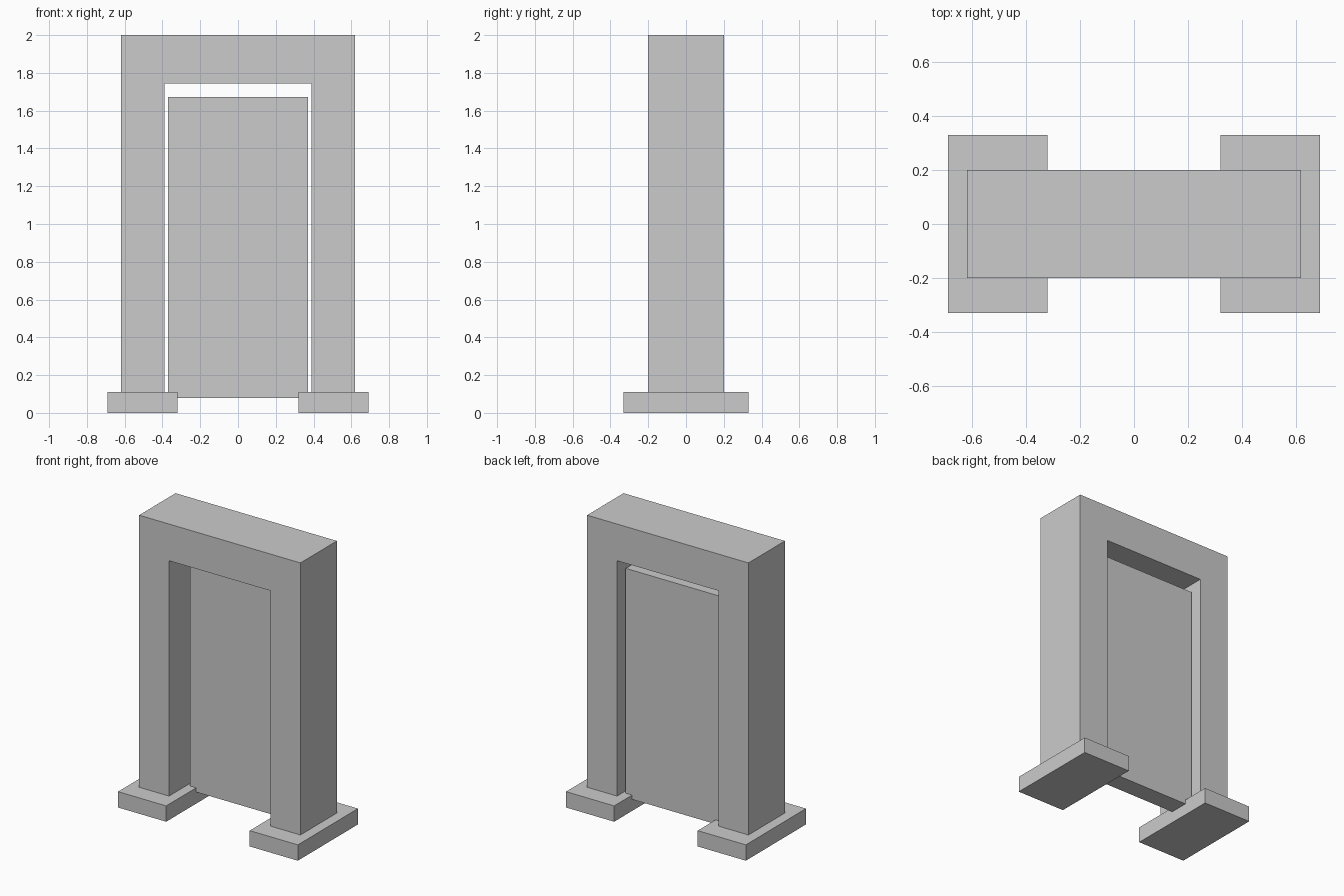
import bpy
import bmesh

if "Cube" in bpy.data.objects:
    bpy.data.objects.remove(bpy.data.objects["Cube"])


def prism(name, profile, y0, y1):
    """Extrude an x-z outline from y0 to y1."""
    bm = bmesh.new()
    face = bm.faces.new([bm.verts.new((x, y0, z)) for x, z in profile])
    ext = bmesh.ops.extrude_face_region(bm, geom=[face])
    verts = [g for g in ext["geom"] if isinstance(g, bmesh.types.BMVert)]
    bmesh.ops.translate(bm, verts=verts, vec=(0, y1 - y0, 0))
    bmesh.ops.recalc_face_normals(bm, faces=bm.faces)
    mesh = bpy.data.meshes.new(name)
    bm.to_mesh(mesh)
    bm.free()
    obj = bpy.data.objects.new(name, mesh)
    bpy.context.collection.objects.link(obj)
    return obj


def box(name, x0, x1, y0, y1, z0, z1):
    return prism(name, [(x0, z0), (x1, z0), (x1, z1), (x0, z1)], y0, y1)


FOOT_TOP = 0.11

# Door frame: two posts and lintel as one arch outline
half = [(0.39, 1.745), (0.39, FOOT_TOP), (0.62, FOOT_TOP), (0.62, 2.0)]
arch = half + [(-x, z) for x, z in reversed(half)]
prism("door_frame", arch, -0.20, 0.20)

# Door panel, set towards the back with a gap around it
box("door_panel", -0.37, 0.37, 0.0, 0.133, 0.08, 1.672)

# Plinth under each post
for side, x in (("left", -0.506), ("right", 0.506)):
    box(side + "_plinth", x - 0.185, x + 0.185, -0.33, 0.33, 0.0, FOOT_TOP)
